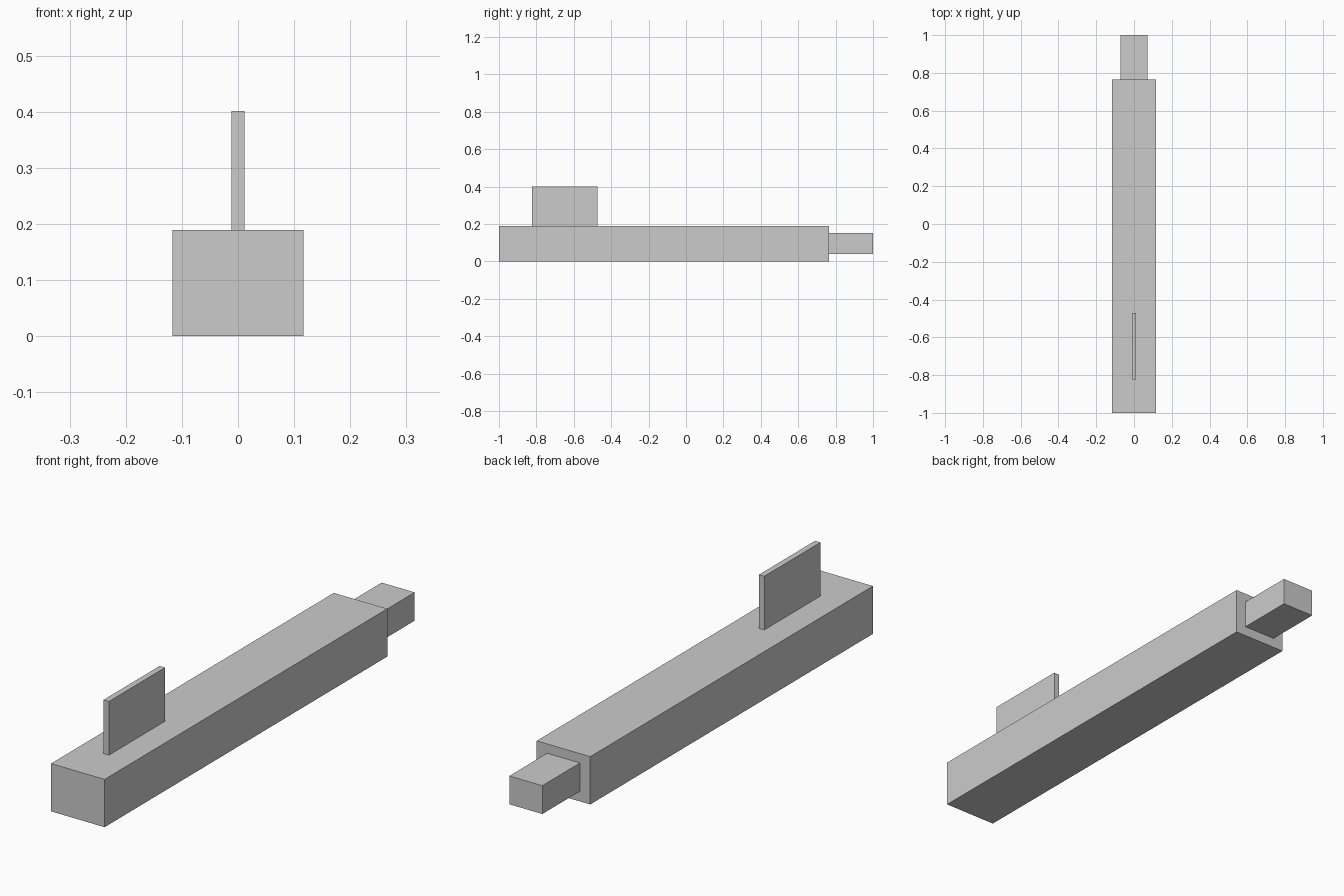
import bpy

if "Cube" in bpy.data.objects:
    bpy.data.objects.remove(bpy.data.objects["Cube"])

grey = bpy.data.materials.new("light_grey")
grey.diffuse_color = (0.6, 0.6, 0.6, 1.0)
grey.use_nodes = True
grey.node_tree.nodes["Principled BSDF"].inputs["Base Color"].default_value = grey.diffuse_color


def box(name, x, y, z):
    """Box spanning the given (min, max) ranges."""
    spans = (x, y, z)
    bpy.ops.mesh.primitive_cube_add(size=1, location=[(a + b) / 2 for a, b in spans])
    ob = bpy.context.object
    ob.name = name
    ob.scale = [b - a for a, b in spans]
    bpy.ops.object.transform_apply(location=False, rotation=False, scale=True)
    ob.data.materials.append(grey)
    return ob


# Long main bar
box("body", (-0.117, 0.117), (-1.0, 0.765), (0.0, 0.189))
# Narrower plug at the back end
box("end_plug", (-0.072, 0.072), (0.765, 1.0), (0.04, 0.152))
# Thin upright plate on top, near the front
box("top_fin", (-0.0118, 0.0118), (-0.823, -0.472), (0.189, 0.401))
